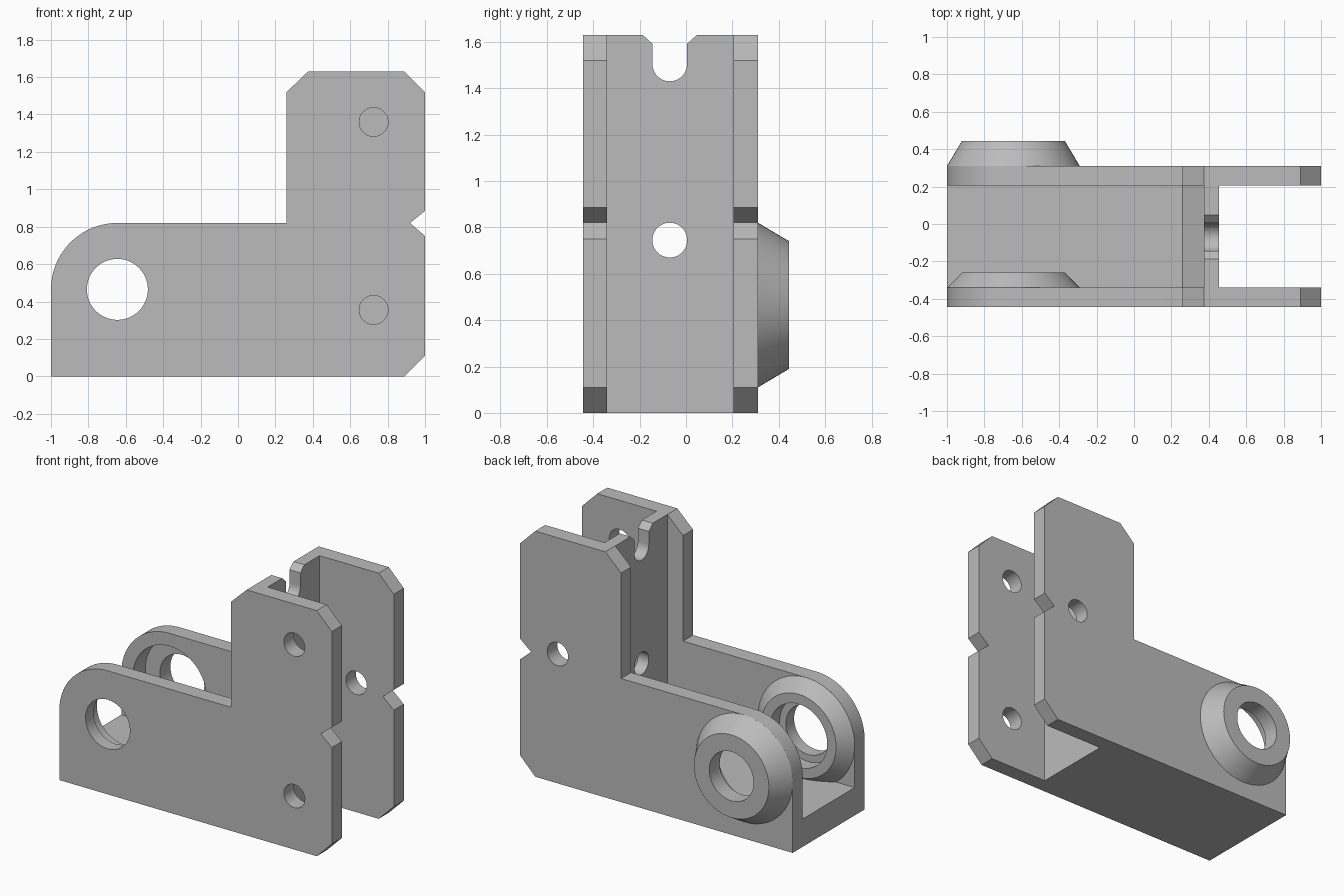
import bpy, bmesh, math
from mathutils import Matrix, Vector

old = bpy.data.objects.get("Cube")
if old:
    bpy.data.objects.remove(old, do_unlink=True)

steel = bpy.data.materials.new("plain grey")
steel.use_nodes = True
GREY = (0.5, 0.5, 0.5, 1)
steel.diffuse_color = GREY
steel.node_tree.nodes["Principled BSDF"].inputs["Base Color"].default_value = GREY

FRONT = (-0.445, -0.34)     # y span of each side plate
BACK = (0.205, 0.31)
PIVOT = (-0.645, 0.465)     # x, z of the pivot bore
PIVOT_R = 0.355
BORE_R = 0.163
WEB = (0.375, 0.455)        # x span of the web
SLOT_Y = -0.07
SLOT_R = 0.075
TOP = 1.63


def make_object(name, bm):
    bmesh.ops.recalc_face_normals(bm, faces=bm.faces)
    mesh = bpy.data.meshes.new(name)
    bm.to_mesh(mesh)
    bm.free()
    mesh.materials.append(steel)
    obj = bpy.data.objects.new(name, mesh)
    bpy.context.collection.objects.link(obj)
    return obj


def prism(name, outline, span, axis="y"):
    """Extrude a 2D outline along y (outline is x,z) or x (outline is y,z)."""
    bm = bmesh.new()
    if axis == "y":
        verts = [bm.verts.new((a, span[0], b)) for a, b in outline]
        step = Vector((0, span[1] - span[0], 0))
    else:
        verts = [bm.verts.new((span[0], a, b)) for a, b in outline]
        step = Vector((span[1] - span[0], 0, 0))
    face = bm.faces.new(verts)
    new = bmesh.ops.extrude_face_region(bm, geom=[face])["geom"]
    bmesh.ops.translate(bm, vec=step, verts=[v for v in new if isinstance(v, bmesh.types.BMVert)])
    return make_object(name, bm)


def cone(name, centre, span, r_start, r_end, axis="y", sides=64):
    """Cone or cylinder running along y or x from span[0] to span[1]."""
    bm = bmesh.new()
    depth = span[1] - span[0]
    bmesh.ops.create_cone(bm, cap_ends=True, segments=sides, radius1=r_start, radius2=r_end, depth=depth)
    mid = sum(span) / 2
    if axis == "y":
        turn, place = Matrix.Rotation(-math.pi / 2, 4, "X"), (centre[0], mid, centre[1])
    else:
        turn, place = Matrix.Rotation(math.pi / 2, 4, "Y"), (mid, centre[0], centre[1])
    bmesh.ops.transform(bm, matrix=Matrix.Translation(place) @ turn, verts=bm.verts)
    return make_object(name, bm)


def cut(obj, cutters):
    bpy.context.view_layer.objects.active = obj
    for cutter in cutters:
        mod = obj.modifiers.new("cut", "BOOLEAN")
        mod.operation, mod.solver, mod.object = "DIFFERENCE", "EXACT", cutter
        bpy.ops.object.modifier_apply(modifier=mod.name)
        bpy.data.objects.remove(cutter, do_unlink=True)


def arc(centre, radius, start, end, steps=24):
    angles = [math.radians(start + (end - start) * i / steps) for i in range(steps + 1)]
    return [(centre[0] + radius * math.cos(a), centre[1] + radius * math.sin(a)) for a in angles]


# Side plates: chamfered upright, edge notch and rounded pivot end
outline = [(-1, 0), (0.89, 0), (1, 0.11), (1, 0.75), (0.92, 0.82), (1, 0.885),
           (1, 1.52), (0.89, TOP), (0.375, TOP), (0.26, 1.52), (0.26, 0.82)]
outline += arc(PIVOT, PIVOT_R, 90, 180)
front_plate = prism("front_plate", outline, FRONT)
back_plate = prism("back_plate", outline, BACK)

# Tapered pivot bosses: one inside the front plate, one outside the back plate
front_boss = cone("front_boss", PIVOT, (FRONT[1], -0.26), PIVOT_R, 0.275)
back_boss = cone("back_boss", PIVOT, (BACK[1], 0.445), PIVOT_R, 0.275)

# Pivot bores and the wider seats on the inner side
for part in (front_plate, front_boss):
    cut(part, [cone("bore", PIVOT, (-0.6, 0), BORE_R, BORE_R),
               cone("seat", PIVOT, (-0.36, 0), 0.21, 0.21)])
for part in (back_plate, back_boss):
    cut(part, [cone("bore", PIVOT, (0, 0.6), BORE_R, BORE_R),
               cone("seat", PIVOT, (0, 0.335), 0.27, 0.27)])

# Bolt holes: two in the front plate, one in the back plate
for plate, span, heights in ((front_plate, (-0.6, -0.2), (0.355, 1.36)),
                             (back_plate, (0.1, 0.5), (0.858,))):
    cut(plate, [cone("bolt", (0.725, z), span, 0.077, 0.077, sides=40) for z in heights])

# Upright web with a top slot and a round hole
inner = (FRONT[1], BACK[0])
slot = arc((SLOT_Y, 1.505), SLOT_R, 180, 360)
web_outline = [(inner[0], 0), (inner[1], 0), (inner[1], TOP), (SLOT_Y + 0.117, TOP),
               (SLOT_Y + SLOT_R, 1.592)] + slot[::-1]
web_outline += [(SLOT_Y - SLOT_R, 1.592), (SLOT_Y - 0.117, TOP), (inner[0], TOP)]
web = prism("web", web_outline, WEB, "x")
cut(web, [cone("hole", (SLOT_Y, 0.745), (0.2, 0.6), SLOT_R, SLOT_R, "x", 40)])

# Floor with a sloped fillet up to the web
floor_z = 0.185
floor = prism("floor", [(-1, 0), (WEB[0], 0), (WEB[0], floor_z + 0.115),
                        (0.26, floor_z), (-1, floor_z)], inner)

# Smooth the round walls, keep corners crisp
bpy.ops.object.select_all(action="DESELECT")
for part in (front_plate, back_plate, front_boss, back_boss, web, floor):
    part.select_set(True)
bpy.context.view_layer.objects.active = web
bpy.ops.object.shade_smooth_by_angle(angle=math.radians(25))
